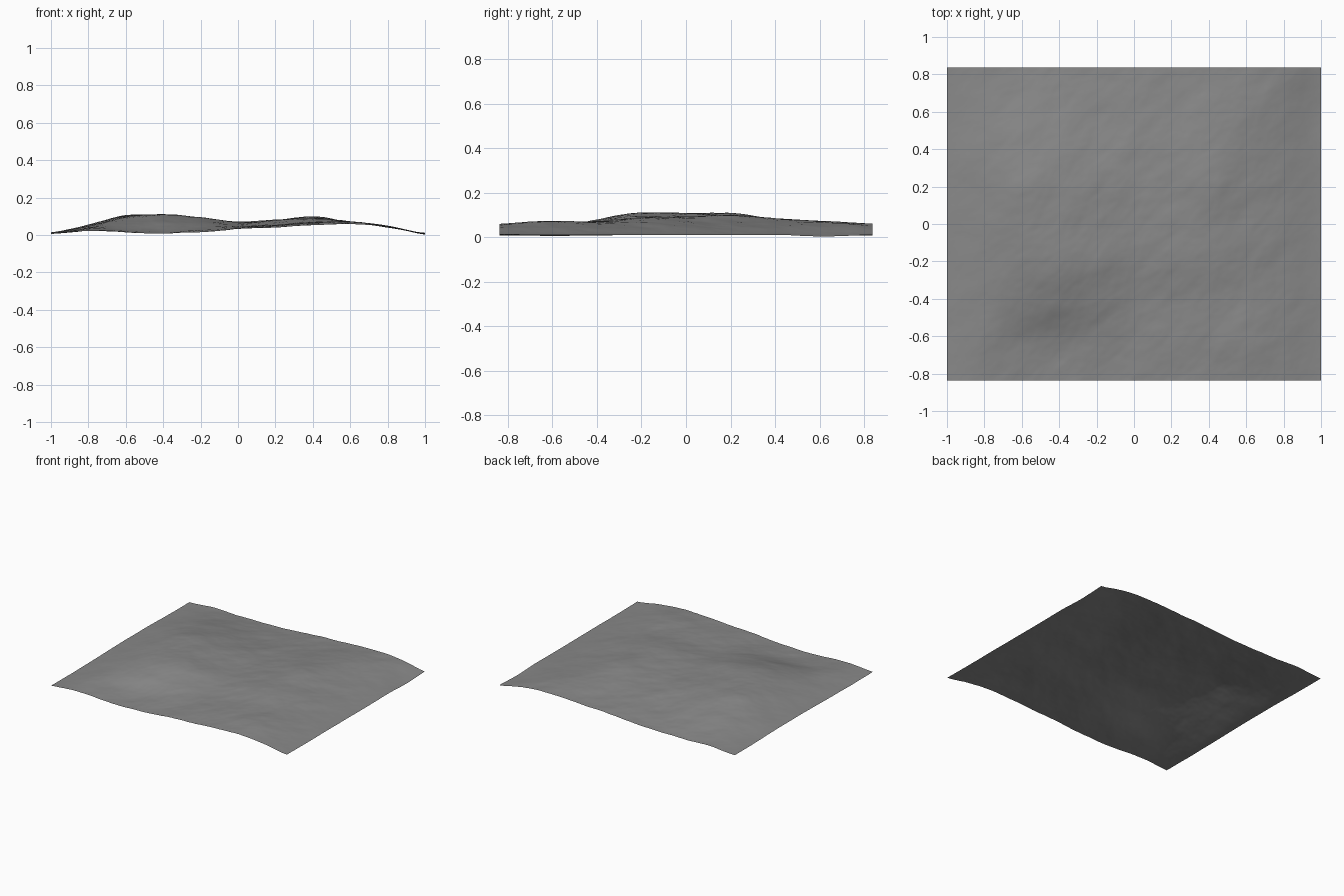
import bpy, bmesh, math
from mathutils import Vector, noise

if "Cube" in bpy.data.objects:
    bpy.data.objects.remove(bpy.data.objects["Cube"])

HALF_X, HALF_Y = 1.0, 0.837
NX, NY = 180, 150

# Coarse relief in thousandths of a unit: rows run front to back, columns left to right
RELIEF = [
    [12, 27, 18, 12, 20, 35, 45, 55, 63, 48, 15],
    [10, 38, 32, 26, 34, 44, 56, 70, 77, 50, 14],
    [12, 48, 72, 80, 68, 56, 60, 74, 73, 46, 15],
    [15, 55, 97, 115, 98, 75, 82, 90, 75, 46, 14],
    [18, 58, 106, 110, 92, 74, 84, 97, 74, 46, 14],
    [18, 60, 107, 104, 84, 72, 84, 102, 76, 46, 13],
    [16, 50, 80, 78, 62, 62, 76, 90, 74, 48, 14],
    [12, 35, 50, 48, 40, 52, 60, 72, 77, 53, 8],
    [12, 25, 20, 20, 25, 40, 48, 58, 65, 52, 15],
]


def spline(values, t):
    """Catmull-Rom value at t (0..1) along evenly spaced values."""
    last = len(values) - 1
    f = t * last
    i = min(int(f), last - 1)
    u = f - i
    a, b, c, d = (values[max(0, min(last, i + k))] for k in (-1, 0, 1, 2))
    return b + 0.5 * u * (c - a + u * (2*a - 5*b + 4*c - d + u * (3*(b - c) + d - a)))


def height(x, y, row_heights):
    base = spline(row_heights, (y / HALF_Y + 1) / 2) / 1000
    # Small weathered folds running diagonally, fading at the left and right rims
    along, across = (x + y) * 2.2, (x - y) * 3.6
    rough = noise.fractal(Vector((along, across, 3.1)), 0.9, 2.0, 5)
    return base + 0.005 * rough * (1 - 0.7 * abs(x) ** 4)


# Terrain sheet: a fine grid raised by the relief
bm = bmesh.new()
columns = []
for i in range(NX + 1):
    s = i / NX
    x = (2 * s - 1) * HALF_X
    row_heights = [spline(row, s) for row in RELIEF]
    column = []
    for j in range(NY + 1):
        y = (2 * j / NY - 1) * HALF_Y
        column.append(bm.verts.new((x, y, height(x, y, row_heights))))
    columns.append(column)

for left, right in zip(columns, columns[1:]):
    for j in range(NY):
        bm.faces.new((left[j], right[j], right[j + 1], left[j + 1])).smooth = True

# Rest the lowest point close to the base plane
low = min(v.co.z for v in bm.verts)
for v in bm.verts:
    v.co.z -= low - 0.003

mesh = bpy.data.meshes.new("terrain")
bm.to_mesh(mesh)
bm.free()
terrain = bpy.data.objects.new("terrain", mesh)
bpy.context.collection.objects.link(terrain)

# Dark grey ground
ground = bpy.data.materials.new("dark_grey_ground")
ground.diffuse_color = (0.25, 0.25, 0.25, 1)
ground.use_nodes = True
ground.node_tree.nodes["Principled BSDF"].inputs["Base Color"].default_value = ground.diffuse_color
mesh.materials.append(ground)
